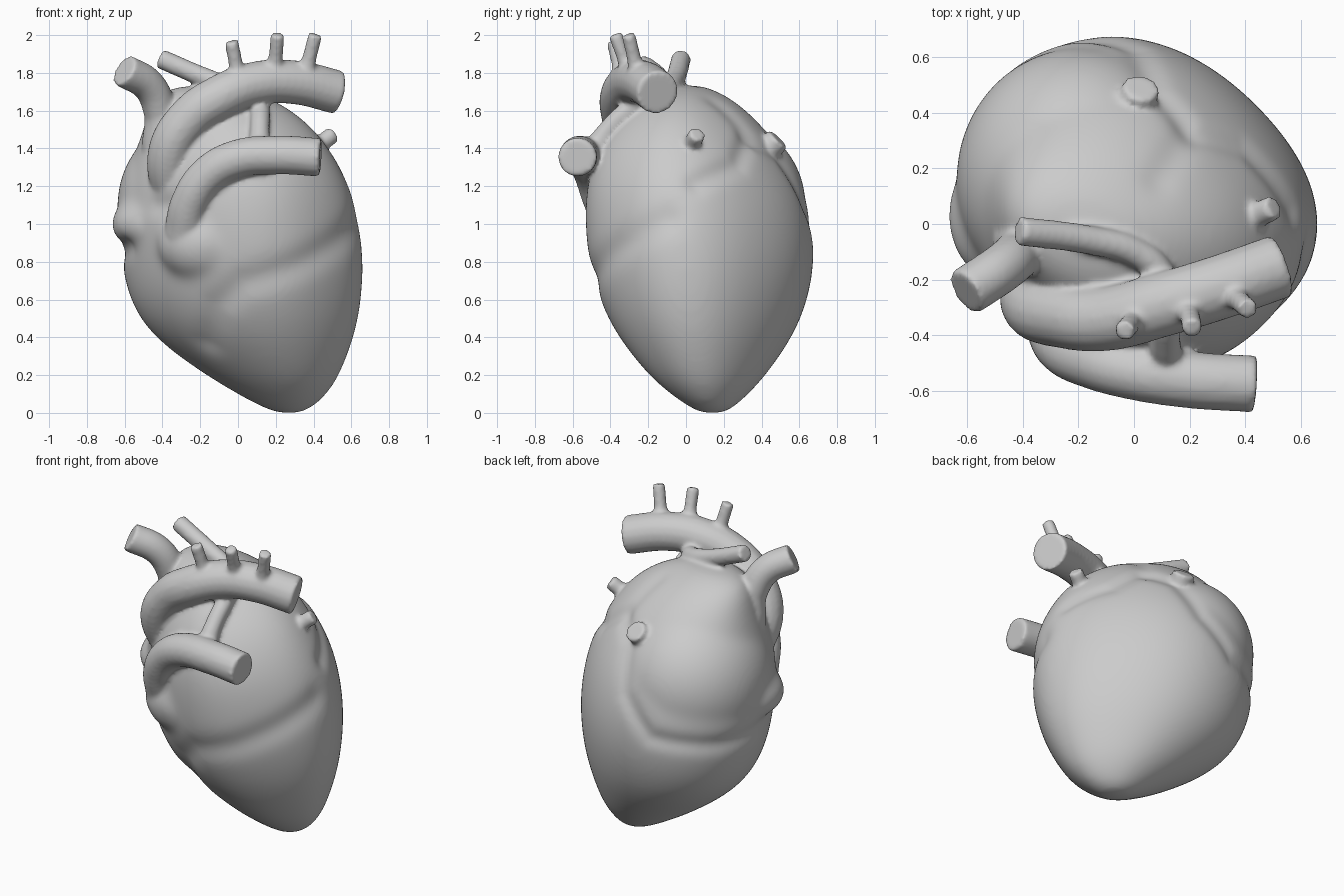
import bpy, bmesh, math
from mathutils import Vector
from mathutils.bvhtree import BVHTree
from mathutils.kdtree import KDTree

if "Cube" in bpy.data.objects:
    bpy.data.objects.remove(bpy.data.objects["Cube"])


def activate(ob):
    bpy.ops.object.select_all(action='DESELECT')
    ob.select_set(True)
    bpy.context.view_layer.objects.active = ob


def add_mod(ob, kind, **props):
    m = ob.modifiers.new(kind.title(), kind)
    for k, v in props.items():
        setattr(m, k, v)


def bake(ob):
    activate(ob)
    bpy.ops.object.convert(target='MESH')


def fuse(ob, others, voxel, smooth):
    """Join parts into one skin with soft joints."""
    activate(ob)
    for o in others:
        o.select_set(True)
    bpy.ops.object.join()
    add_mod(ob, 'REMESH', mode='VOXEL', voxel_size=voxel)
    add_mod(ob, 'SMOOTH', factor=0.5, iterations=smooth)
    bake(ob)


def ellipsoid(center, radii):
    bpy.ops.mesh.primitive_uv_sphere_add(segments=48, ring_count=32, location=center)
    ob = bpy.context.object
    ob.scale = radii
    bpy.ops.object.transform_apply(location=True, rotation=True, scale=True)
    return ob


def vessel(name, points, radius, flare=1.2):
    """Round tube through points, widened where it leaves its parent."""
    cu = bpy.data.curves.new(name, 'CURVE')
    cu.dimensions = '3D'
    cu.bevel_depth = radius
    cu.bevel_resolution = 6
    cu.resolution_u = 10
    cu.use_fill_caps = True
    sp = cu.splines.new('BEZIER')
    sp.bezier_points.add(len(points) - 1)
    for i, (bp, p) in enumerate(zip(sp.bezier_points, points)):
        bp.co = p
        bp.handle_left_type = bp.handle_right_type = 'AUTO'
        bp.radius = flare if i == 0 else 1.0
    ob = bpy.data.objects.new(name, cu)
    bpy.context.collection.objects.link(ob)
    bake(ob)
    add_mod(ob, 'WELD', merge_threshold=0.0005)
    bake(ob)
    return ob


# Ventricles: lofted rings (z, xmin, xmax, ymin, ymax)
rings = [
    (-0.015, 0.24, 0.31, 0.10, 0.18), (0.0, 0.17, 0.37, 0.05, 0.23),
    (0.05, 0.07, 0.44, -0.03, 0.29), (0.12, -0.05, 0.50, -0.12, 0.36),
    (0.2, -0.18, 0.55, -0.21, 0.43), (0.4, -0.46, 0.63, -0.37, 0.57),
    (0.6, -0.58, 0.67, -0.47, 0.65), (0.8, -0.62, 0.68, -0.525, 0.685),
    (1.0, -0.63, 0.66, -0.545, 0.675), (1.2, -0.61, 0.61, -0.54, 0.62),
    (1.4, -0.535, 0.50, -0.475, 0.50), (1.55, -0.49, 0.37, -0.37, 0.38),
    (1.66, -0.45, 0.20, -0.26, 0.25), (1.71, -0.39, 0.06, -0.16, 0.15),
    (1.735, -0.28, -0.06, -0.06, 0.08)]
N = 48
bm = bmesh.new()
loops = []
for z, x0, x1, y0, y1 in rings:
    loop = []
    for i in range(N):
        t = 2 * math.pi * i / N
        # flatter towards back right and front right
        f = 1 - 0.06 * max(0, math.cos(t - 0.8)) ** 6 - 0.07 * max(0, math.cos(t + 0.72)) ** 6
        loop.append(bm.verts.new((
            (x0 + x1) / 2 + f * (x1 - x0) / 2 * math.cos(t),
            (y0 + y1) / 2 + f * (y1 - y0) / 2 * math.sin(t - 0.16), z)))
    loops.append(loop)
for a, b in zip(loops, loops[1:]):
    for i in range(N):
        j = (i + 1) % N
        bm.faces.new((a[i], a[j], b[j], b[i]))
bm.faces.new(loops[0][::-1])
bm.faces.new(loops[-1])
me = bpy.data.meshes.new("heart")
bm.to_mesh(me)
bm.free()
body = bpy.data.objects.new("heart", me)
bpy.context.collection.objects.link(body)
add_mod(body, 'SUBSURF', levels=2)
bake(body)

# Atrium, auricle and outflow bulges merged into the body
fuse(body, [ellipsoid((-0.19, 0.16, 1.10), (0.45, 0.475, 0.47)),
            ellipsoid((-0.45, 0.03, 1.0), (0.22, 0.26, 0.16)),
            ellipsoid((-0.17, -0.29, 0.90), (0.26, 0.215, 0.22))], 0.02, 24)

# Surface grooves: (path, depth, width)
grooves = [
    ([(0.62, -0.1, 1.02), (0.5, -0.3, 0.9), (0.3, -0.45, 0.78), (0.02, -0.5, 0.68),
      (-0.14, -0.46, 0.53), (-0.2, -0.3, 0.3)], 0.02, 0.08),
    ([(-0.62, -0.1, 0.86), (-0.64, 0.1, 0.85), (-0.5, 0.42, 0.84), (-0.2, 0.64, 0.88),
      (0.0, 0.62, 1.1), (0.08, 0.5, 1.38), (0.22, 0.32, 1.45), (0.42, 0.29, 1.33),
      (0.56, 0.05, 1.21)], 0.02, 0.055),
    ([(-0.46, -0.32, 1.1), (-0.36, -0.42, 1.1)], 0.02, 0.06),
    ([(0.2, 0.34, 1.46), (0.08, 0.15, 1.62)], 0.012, 0.06)]
mesh = body.data
bvh = BVHTree.FromPolygons([v.co.copy() for v in mesh.vertices],
                           [tuple(p.vertices) for p in mesh.polygons])
shift = [0.0] * len(mesh.vertices)
for path, depth, width in grooves:
    pts = [Vector(a).lerp(Vector(b), k / 12)
           for a, b in zip(path, path[1:]) for k in range(13)]
    kd = KDTree(len(pts))
    for i, p in enumerate(pts):
        kd.insert(bvh.find_nearest(p)[0], i)
    kd.balance()
    for v in mesh.vertices:
        d = kd.find(v.co)[2]
        shift[v.index] += depth * math.exp(-(d / width) ** 2)
moved = [v.co - v.normal * s for v, s in zip(mesh.vertices, shift)]
for v, co in zip(mesh.vertices, moved):
    v.co = co
low = min(v.co.z for v in mesh.vertices)
for v in mesh.vertices:          # rest the apex on the ground
    v.co.z -= low * max(0, 1 - v.co.z / 0.5)

# Aorta and its three arch branches
parts = [vessel("aorta", [(-0.33, -0.17, 1.13), (-0.36, -0.29, 1.38), (-0.255, -0.33, 1.56),
                          (-0.1, -0.34, 1.67), (0.1, -0.29, 1.745), (0.3, -0.23, 1.75),
                          (0.53, -0.15, 1.697)], 0.117, 1.0)]
for base, tip in [((0.01, -0.33, 1.74), (-0.035, -0.385, 1.967)),
                  ((0.19, -0.29, 1.78), (0.21, -0.375, 2.005)),
                  ((0.35, -0.25, 1.77), (0.41, -0.305, 2.003))]:
    mid = Vector(base).lerp(Vector(tip), 0.5)
    parts.append(vessel("arch_branch", [base, mid, tip], 0.038, 1.4))

# Pulmonary artery, trunk and right branch
parts.append(vessel("pulmonary_trunk", [
    (-0.28, -0.36, 0.95), (-0.25, -0.44, 1.12), (-0.15, -0.49, 1.265),
    (0.0, -0.53, 1.345), (0.2, -0.56, 1.365), (0.437, -0.575, 1.353)], 0.103, 1.1))
parts.append(vessel("pulmonary_right_branch", [
    (0.115, -0.49, 1.38), (0.115, -0.42, 1.49), (0.115, -0.28, 1.62), (0.09, -0.17, 1.68),
    (0.0, -0.1, 1.715), (-0.15, -0.06, 1.765), (-0.415, -0.025, 1.877)], 0.053))

# Veins
parts.append(vessel("upper_vena_cava", [
    (-0.38, -0.06, 1.42), (-0.41, -0.1, 1.59), (-0.47, -0.155, 1.73),
    (-0.605, -0.245, 1.813)], 0.089, 1.5))
parts.append(vessel("left_pulmonary_vein", [
    (0.37, -0.01, 1.37), (0.44, 0.03, 1.425), (0.505, 0.06, 1.477)], 0.046, 1.4))
parts.append(vessel("back_vein", [
    (0.0, 0.36, 1.32), (0.01, 0.42, 1.38), (0.025, 0.49, 1.45)], 0.068, 1.3))

# One continuous skin with softened rims
fuse(body, parts, 0.0125, 9)
bpy.ops.object.shade_smooth()
